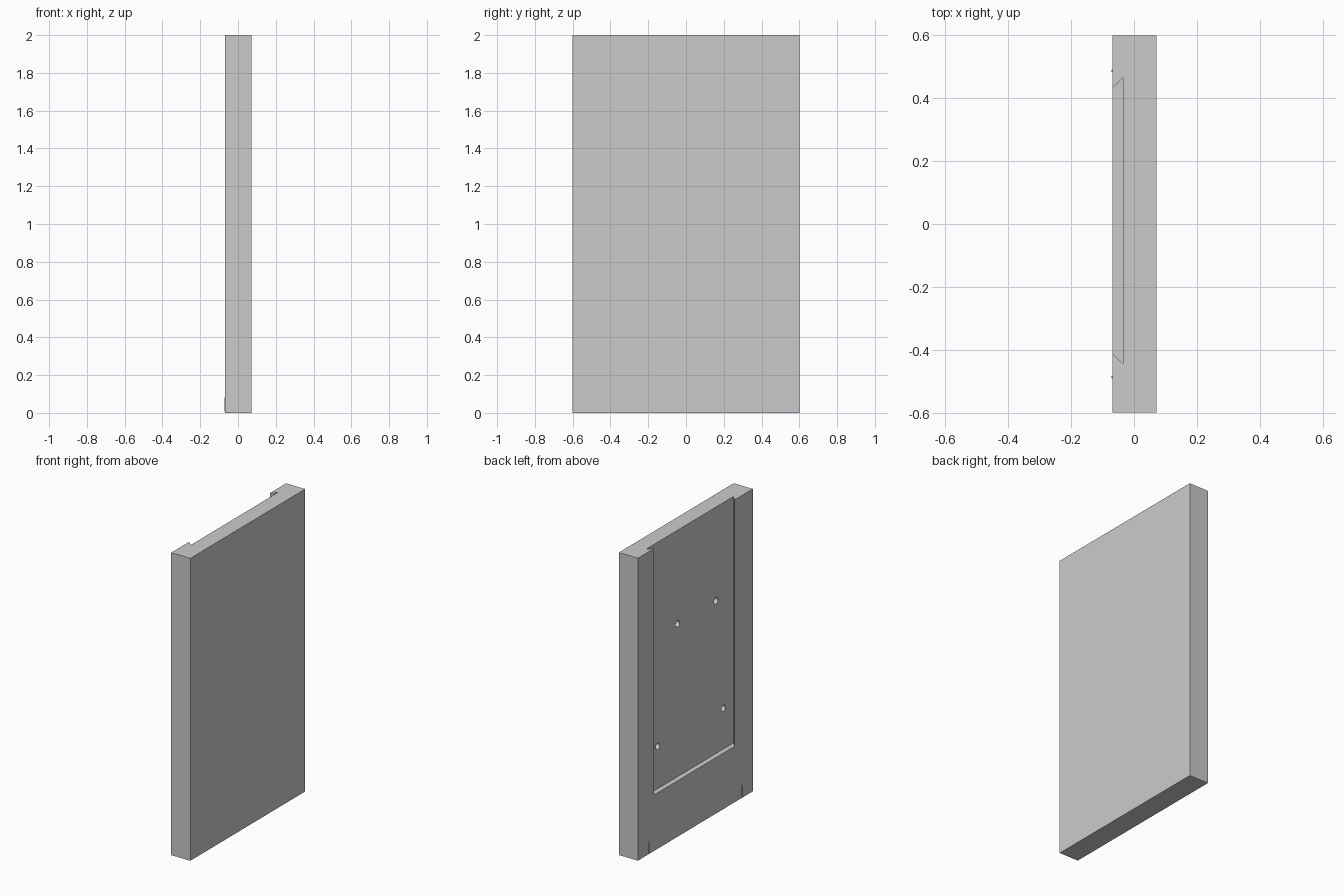
import bpy
import bmesh
import math
from mathutils import Matrix, Vector

default = bpy.data.objects.get("Cube")
if default:
    bpy.data.objects.remove(default, do_unlink=True)

GREY = (0.6, 0.6, 0.6, 1.0)
BACK, FACE = -0.0685, 0.0715    # x of the slotted face and the plain face
HALF_W, HEIGHT = 0.6, 2.0
SLOT_X, SLOT_Z = -0.035, 0.37   # slot depth plane and closed lower end

grey = bpy.data.materials.new("light grey")
grey.use_nodes = True
grey.diffuse_color = GREY
grey.node_tree.nodes["Principled BSDF"].inputs["Base Color"].default_value = GREY


def add_object(name, bm):
    bmesh.ops.recalc_face_normals(bm, faces=bm.faces)
    mesh = bpy.data.meshes.new(name)
    bm.to_mesh(mesh)
    bm.free()
    mesh.materials.append(grey)
    obj = bpy.data.objects.new(name, mesh)
    bpy.context.collection.objects.link(obj)
    return obj


def prism(name, outline, z0, z1):
    """Extrude an xy outline upward from z0 to z1."""
    bm = bmesh.new()
    face = bm.faces.new([bm.verts.new((x, y, z0)) for x, y in outline])
    top = bmesh.ops.extrude_face_region(bm, geom=[face])["geom"]
    verts = [v for v in top if isinstance(v, bmesh.types.BMVert)]
    bmesh.ops.translate(bm, verts=verts, vec=(0, 0, z1 - z0))
    return add_object(name, bm)


def cylinder(name, centre, radius, length, axis):
    bm = bmesh.new()
    turn = Vector((0, 0, 1)).rotation_difference(Vector(axis)).to_matrix().to_4x4()
    bmesh.ops.create_cone(bm, cap_ends=True, segments=24, radius1=radius,
                          radius2=radius, depth=length,
                          matrix=Matrix.Translation(centre) @ turn)
    return add_object(name, bm)


def cut(target, cutter):
    cutter.hide_render = True
    mod = target.modifiers.new("cut", "BOOLEAN")
    mod.operation = "DIFFERENCE"
    mod.solver = "EXACT"
    mod.object = cutter
    bpy.context.view_layer.objects.active = target
    bpy.ops.object.modifier_apply(modifier=mod.name)
    bpy.data.objects.remove(cutter, do_unlink=True)


# Main slab
panel = prism("panel", [(BACK, -HALF_W), (FACE, -HALF_W),
                        (FACE, HALF_W), (BACK, HALF_W)], 0, HEIGHT)

# Dovetail slot, open at the top; its profile runs on past the face at 45 degrees
mid, half, over = 0.01, 0.455, 0.02
mouth = half - (SLOT_X - BACK) - over
cut(panel, prism("slot_cutter", [(BACK - over, mid - mouth), (SLOT_X, mid - half),
                                 (SLOT_X, mid + half), (BACK - over, mid + mouth)],
                 SLOT_Z, HEIGHT + 0.1))

# Blind screw holes in the slot
for y, z in [(0.137, 1.38), (-0.263, 1.38), (-0.34, 0.64), (0.345, 0.65)]:
    cut(panel, cylinder("hole_cutter", (SLOT_X, y, z), 0.021, 0.12, (1, 0, 0)))

# Small upright ribs near the lower corners
for side, y in (("left", -0.487), ("right", 0.487)):
    cylinder(side + "_rib", (BACK, y, 0.045), 0.004, 0.075, (0, 0, 1))

for obj in bpy.context.collection.objects:
    if obj.type == "MESH":
        bpy.ops.object.select_all(action="DESELECT")
        obj.select_set(True)
        bpy.context.view_layer.objects.active = obj
        bpy.ops.object.shade_smooth_by_angle(angle=math.radians(30))
